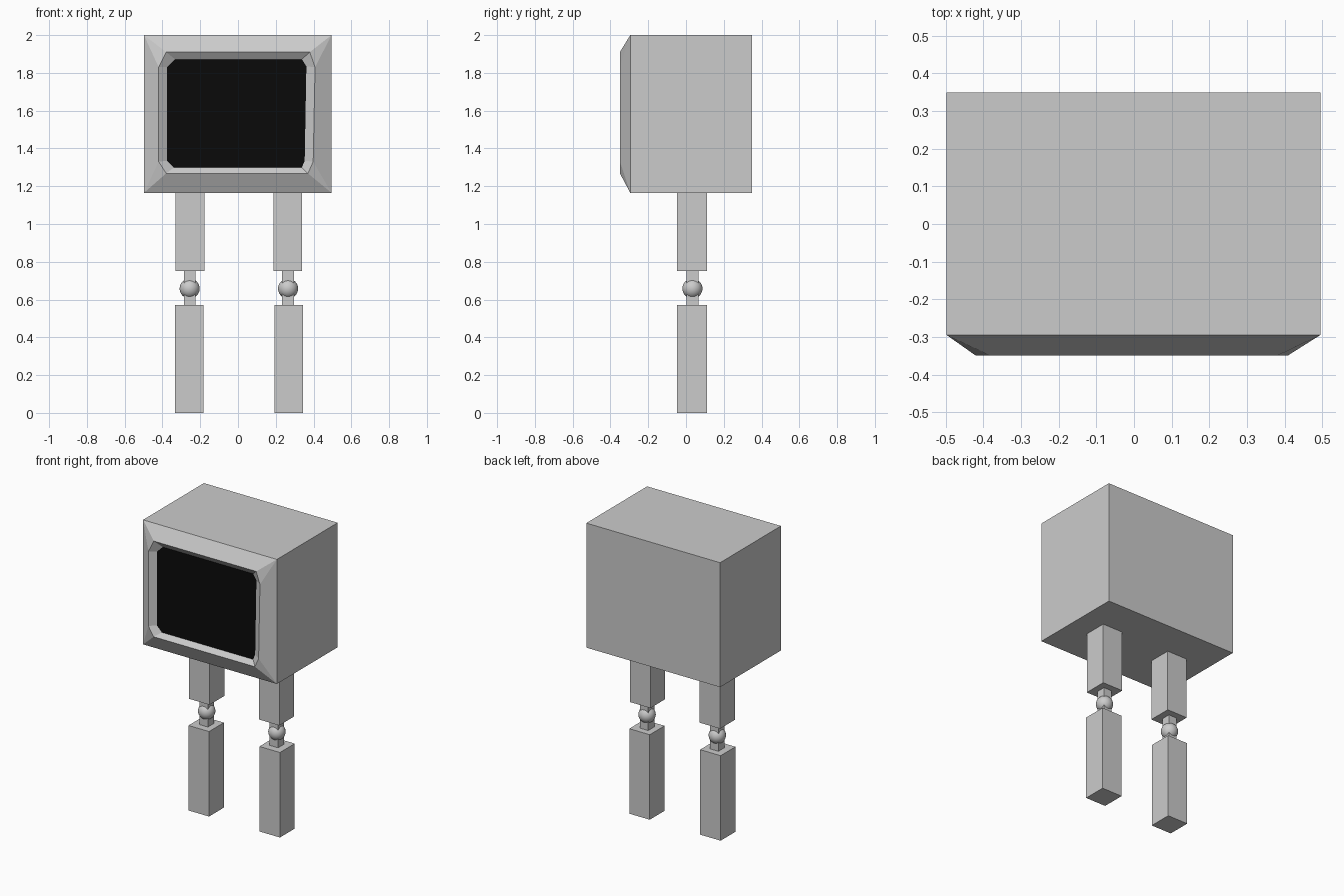
import bpy, bmesh

if "Cube" in bpy.data.objects:
    bpy.data.objects.remove(bpy.data.objects["Cube"])

L, R, BOTTOM, TOP = -0.498, 0.495, 1.165, 2.0
RIM_Y, SCREEN_Y = -0.35, -0.322


def mesh_object(name, bm):
    bmesh.ops.recalc_face_normals(bm, faces=bm.faces[:])
    mesh = bpy.data.meshes.new(name)
    bm.to_mesh(mesh)
    bm.free()
    obj = bpy.data.objects.new(name, mesh)
    bpy.context.collection.objects.link(obj)
    return obj


def box(name, x, y, z):
    bm = bmesh.new()
    bmesh.ops.create_cube(bm, size=1)
    for v in bm.verts:
        v.co = [lo + (c + 0.5) * (hi - lo) for c, (lo, hi) in zip(v.co, (x, y, z))]
    return mesh_object(name, bm)


def ring(bm, outline, y):
    return [bm.verts.new((x, y, z)) for x, z in outline]


# Outlines (x, z), two octagon points per rectangle corner
rect = [(L, TOP), (R, TOP), (R, BOTTOM), (L, BOTTOM)]
rim_outline = [(-0.42, 1.83), (-0.38, 1.91), (0.38, 1.91), (0.408, 1.83),
               (0.398, 1.33), (0.37, 1.268), (-0.38, 1.268), (-0.42, 1.33)]
screen_outline = [(-0.376, 1.83), (-0.333, 1.872), (0.338, 1.872), (0.362, 1.835),
                  (0.353, 1.335), (0.338, 1.298), (-0.34, 1.298), (-0.376, 1.335)]

# Casing: box, chamfered front, sloped recess around the screen
bm = bmesh.new()
back, front = ring(bm, rect, 0.35), ring(bm, rect, -0.295)
rim, inner = ring(bm, rim_outline, RIM_Y), ring(bm, screen_outline, SCREEN_Y)
bm.faces.new(back)
for i in range(4):
    j = (i + 1) % 4
    bm.faces.new((back[i], back[j], front[j], front[i]))
    bm.faces.new((front[i], front[j], rim[2 * j], rim[2 * i + 1]))
    bm.faces.new((front[i], rim[2 * i + 1], rim[2 * i]))
for i in range(8):
    j = (i + 1) % 8
    bm.faces.new((rim[i], rim[j], inner[j], inner[i]))
mesh_object("casing", bm)

# Screen: black panel facing the front
bm = bmesh.new()
face = bm.faces.new(ring(bm, screen_outline, SCREEN_Y))
screen = mesh_object("screen", bm)
if screen.data.polygons[0].normal.y > 0:
    screen.data.flip_normals()
black = bpy.data.materials.new("screen_black")
black.diffuse_color = (0.003, 0.003, 0.003, 1)
black.use_nodes = True
black.node_tree.nodes["Principled BSDF"].inputs["Base Color"].default_value = black.diffuse_color
screen.data.materials.append(black)

# Legs: thigh, shin, thin rod and ball knee
LEG_Y, ROD_Y = (-0.047, 0.11), (0.002, 0.066)
for side, thigh_x, shin_x, knee_x in (("left", -0.254, -0.258, -0.256),
                                      ("right", 0.263, 0.268, 0.265)):
    box(side + "_thigh", (thigh_x - 0.076, thigh_x + 0.076), LEG_Y, (0.75, BOTTOM))
    box(side + "_shin", (shin_x - 0.076, shin_x + 0.076), LEG_Y, (0, 0.57))
    box(side + "_knee_rod", (knee_x - 0.031, knee_x + 0.031), ROD_Y, (0.57, 0.75))
    bpy.ops.mesh.primitive_uv_sphere_add(segments=32, ring_count=16, radius=0.053,
                                         location=(knee_x, 0.034, 0.658))
    bpy.context.object.name = side + "_knee_ball"
    bpy.ops.object.shade_smooth()
